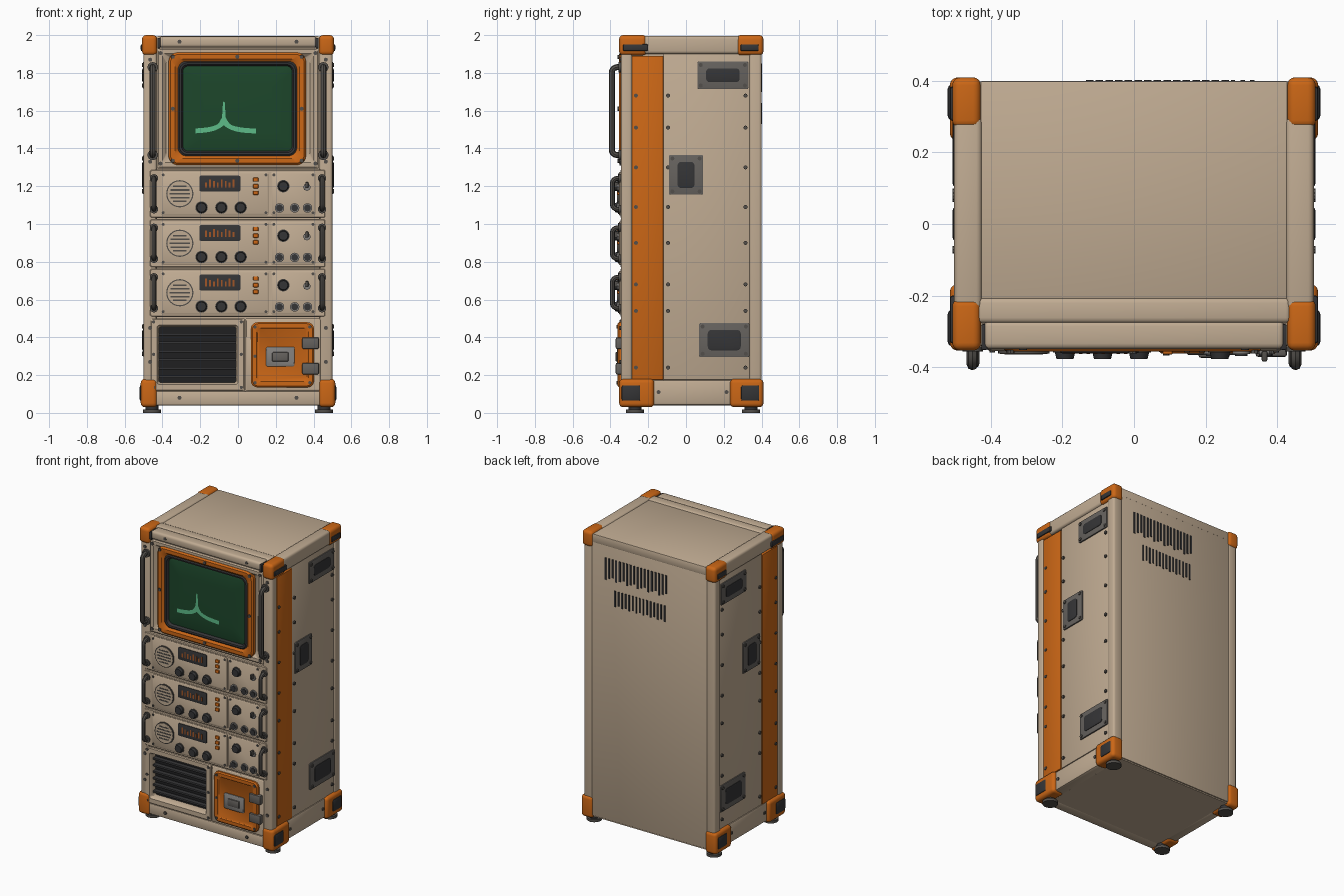
import bpy, bmesh, math
from mathutils import Matrix, Vector

if "Cube" in bpy.data.objects:
    bpy.data.objects.remove(bpy.data.objects["Cube"])


def mat(name, r, g, b):
    m = bpy.data.materials.new(name)
    m.diffuse_color = (r, g, b, 1)
    m.use_nodes = True
    m.node_tree.nodes["Principled BSDF"].inputs["Base Color"].default_value = m.diffuse_color
    return m


BEIGE = mat("warm_beige", 0.53, 0.41, 0.29)
ORANGE = mat("burnt_orange", 0.60, 0.135, 0.008)
GREEN = mat("screen_green", 0.012, 0.062, 0.024)
TRACE = mat("trace_green", 0.11, 0.50, 0.25)
RUBBER = mat("dark_rubber", 0.035, 0.035, 0.037)
BLACK = mat("bay_black", 0.014, 0.014, 0.015)
PLATE = mat("plate_grey", 0.13, 0.12, 0.11)
METAL = mat("handle_metal", 0.085, 0.078, 0.07)
STEEL = mat("latch_steel", 0.22, 0.21, 0.20)
AMBER = mat("display_amber", 0.35, 0.09, 0.02)


def finish(name, bm, m):
    bmesh.ops.recalc_face_normals(bm, faces=bm.faces)
    me = bpy.data.meshes.new(name)
    bm.to_mesh(me)
    bm.free()
    me.materials.append(m)
    ob = bpy.data.objects.new(name, me)
    bpy.context.collection.objects.link(ob)
    return ob


def boxes(name, m, items, bevel=0.0, seg=2):
    """Each item is x0, x1, y0, y1, z0, z1."""
    bm = bmesh.new()
    for x0, x1, y0, y1, z0, z1 in items:
        part = bmesh.new()
        bmesh.ops.create_cube(part, size=1)
        for v in part.verts:
            v.co = ((x0 + x1) / 2 + v.co.x * (x1 - x0), (y0 + y1) / 2 + v.co.y * (y1 - y0),
                    (z0 + z1) / 2 + v.co.z * (z1 - z0))
        if bevel:
            bmesh.ops.bevel(part, geom=part.edges[:], offset=bevel, segments=seg, profile=0.5,
                            affect='EDGES', clamp_overlap=True)
        tmp = bpy.data.meshes.new("tmp")
        part.to_mesh(tmp)
        part.free()
        bm.from_mesh(tmp)
        bpy.data.meshes.remove(tmp)
    return finish(name, bm, m)


def cylinders(name, m, centres, r, depth, axis='Y', n=16, r2=None):
    """Cylinders centred on points; r2 is the radius at the outer end."""
    bm = bmesh.new()
    rot = {'Y': Matrix.Rotation(math.pi / 2, 4, 'X'), 'X': Matrix.Rotation(math.pi / 2, 4, 'Y'),
           'Z': Matrix.Identity(4)}[axis]
    for c in centres:
        bmesh.ops.create_cone(bm, cap_ends=True, segments=n, radius1=r, radius2=r2 or r, depth=depth,
                              matrix=Matrix.Translation(Vector(c)) @ rot)
    return finish(name, bm, m)


def loft(name, m, u0, u1, v0, v1, rings, side=0, cap=True):
    """Nested rounded rectangles; each ring is inset, corner radius, depth. side 0 = front, +-1 = x."""
    bm = bmesh.new()
    prev = None
    for inset, r, w in rings:
        loop = []
        for k, (cu, cv) in enumerate(((u1, v1), (u0, v1), (u0, v0), (u1, v0))):
            su, sv = (1, -1, -1, 1)[k], (1, 1, -1, -1)[k]
            for i in range(6):
                a = math.pi / 2 * (k + i / 5)
                u = cu - su * (inset + r) + r * math.cos(a)
                v = cv - sv * (inset + r) + r * math.sin(a)
                loop.append(bm.verts.new((side * w, u, v) if side else (u, w, v)))
        if prev:
            for i in range(24):
                bm.faces.new((prev[i], prev[(i + 1) % 24], loop[(i + 1) % 24], loop[i]))
        prev = loop
    if cap:
        bm.faces.new(prev)
    return finish(name, bm, m)


def handle(name, x, z0, z1, r, y_out):
    """Vertical grab handle: a bent tube with flanges at the ends."""
    c, b = bpy.data.curves.new(name, 'CURVE'), 0.028
    c.dimensions, c.bevel_depth, c.bevel_resolution, c.use_fill_caps = '3D', r, 2, True
    pts = [(-0.335, z0)]
    for zc, a0 in ((z0 + b, -90), (z1 - b, 0)):
        for i in range(5):
            a = math.radians(a0 + 22.5 * i)
            pts.append((y_out + b - b * math.cos(a), zc + b * math.sin(a)))
    pts.append((-0.335, z1))
    s = c.splines.new('POLY')
    s.points.add(len(pts) - 1)
    for p, (y, z) in zip(s.points, pts):
        p.co = (x, y, z, 1)
    tmp = bpy.data.objects.new("tmp", c)
    me = bpy.data.meshes.new_from_object(tmp)
    bpy.data.objects.remove(tmp)
    me.materials.clear()
    me.materials.append(METAL)
    bpy.context.collection.objects.link(bpy.data.objects.new(name, me))
    cylinders(name + "_flanges", METAL, [(x, -0.35, z0), (x, -0.35, z1)], r * 1.7, 0.014)


# cabinet core, outer frame and panels
boxes("cabinet_core", BEIGE, [(-0.47, 0.47, -0.285, 0.38, 0.06, 1.96)])
boxes("corner_posts", BEIGE, [(min(s * 0.43, s * 0.5), max(s * 0.43, s * 0.5), y0, y1, 0.1, 1.95)
                              for s in (-1, 1) for y0, y1 in ((-0.345, -0.285), (0.335, 0.4))], 0.014, 3)
boxes("top_panel", BEIGE, [(-0.43, 0.43, -0.21, 0.4, 1.93, 1.988)], 0.006)
boxes("top_front_beams", BEIGE, [(-0.44, 0.44, -0.278, -0.205, 1.92, 1.994),
                                 (-0.42, 0.42, -0.35, -0.27, 1.935, 1.992)], 0.016, 3)
boxes("top_side_beams", BEIGE, [(-0.503, -0.425, -0.24, 0.3, 1.9, 1.996),
                                (0.425, 0.503, -0.24, 0.3, 1.9, 1.996)], 0.016, 3)
boxes("bottom_front_beam", BEIGE, [(-0.44, 0.44, -0.345, -0.27, 0.04, 0.115)], 0.01)
boxes("bottom_side_beams", BEIGE, [(-0.495, -0.42, -0.2, 0.27, 0.04, 0.175),
                                   (0.42, 0.495, -0.2, 0.27, 0.04, 0.175)], 0.015)
boxes("back_panel", BEIGE, [(-0.437, 0.437, 0.36, 0.398, 0.05, 1.985)], 0.004)
boxes("bottom_panel", BEIGE, [(-0.43, 0.43, -0.3, 0.39, 0.042, 0.08)])

# side panels, stripes, recessed plates, screws
for s, tag in ((-1, "left"), (1, "right")):
    boxes(tag + "_side_panel", BEIGE, [tuple(sorted((s * 0.46, s * 0.492))) + (-0.12, 0.337, 0.175, 1.9)], 0.003)
    boxes(tag + "_orange_stripe", ORANGE, [tuple(sorted((s * 0.46, s * 0.496))) + (-0.287, -0.12, 0.175, 1.89)], 0.003)
    screws = []
    for k, (y0, y1, z0, z1) in enumerate(((0.06, 0.33, 1.715, 1.86), (-0.09, 0.09, 1.155, 1.365),
                                          (0.07, 0.335, 0.295, 0.475))):
        loft(f"{tag}_side_plate_{k}", PLATE, y0, y1, z0, z1, [(0, 0.006, 0.485), (0, 0.006, 0.5), (0.004, 0.004, 0.502)], s)
        iy, iz = (y1 - y0) * (0.17 if k != 1 else 0.25), 0.036
        loft(f"{tag}_grip_{k}", RUBBER, y0 + iy, y1 - iy, z0 + iz, z1 - iz,
             [(0, 0.02, 0.498), (0, 0.02, 0.505), (0.006, 0.014, 0.507)], s)
        screws += [(s * 0.501, y, z) for y in (y0 + 0.018, y1 - 0.018) for z in (z0 + 0.018, z1 - 0.018)]
    screws += [(s * 0.495, y, z) for y in (-0.265, -0.095, 0.315)
               for z in (0.24, 0.54, 0.68, 0.9, 1.09, 1.3, 1.51, 1.68)]
    screws += [(s * 0.495, y, 0.11) for y in (-0.145, 0.215)]
    cylinders(tag + "_side_screws", METAL, screws, 0.011, 0.012, 'X', 8)

# orange corner guards with rubber pads, and feet
tops, bottoms, pads, latches, feet = [], [], [], [], []
for s in (-1, 1):
    for y0, y1, tk in ((-0.354, -0.208, 1), (0.268, 0.41, -1)):
        tops.append(tuple(sorted((s * 0.428, s * 0.508))) + (y0, y1, 1.893, 2.0))
        ex = (0, 0.04) if tk > 0 else (-0.035, 0)
        bottoms.append(tuple(sorted((s * 0.428, s * 0.515))) + (y0 + ex[0], y1 + ex[1], 0.03, 0.18))
        py = (-0.342, -0.24) if tk > 0 else (0.29, 0.39)
        pads.append(tuple(sorted((s * 0.49, s * 0.521))) + py + (0.062, 0.148))
        latches.append(tuple(sorted((s * 0.48, s * 0.515))) + (y0 + 0.02, y1 + (0.008 if tk > 0 else -0.025), 1.915, 1.952))
        feet.append((s * 0.455, -0.27 if tk > 0 else 0.345))
boxes("top_corner_guards", ORANGE, tops, 0.022, 4)
boxes("bottom_corner_guards", ORANGE, bottoms, 0.022, 4)
boxes("corner_pads", RUBBER, pads, 0.012, 2)
boxes("corner_latches", RUBBER, latches, 0.008, 2)
boxes("front_corner_joints", RUBBER, [(x - 0.009, x + 0.009, -0.352, -0.28, 1.93, 1.985) for x in (-0.418, 0.418)], 0.004)
cylinders("feet", METAL, [(x, y, 0.009) for x, y in feet], 0.048, 0.018, 'Z', 24)
cylinders("foot_stems", RUBBER, [(x, y, 0.028) for x, y in feet], 0.034, 0.03, 'Z', 20)

# screen unit: beige surround, orange bezel, dark gasket, glass, trace
loft("screen_surround", BEIGE, -0.43, 0.43, 1.295, 1.932,
     [(0, 0.006, -0.28), (0, 0.006, -0.338), (0.008, 0.006, -0.345), (0.03, 0.01, -0.345), (0.05, 0.03, -0.325)])
loft("screen_bezel", ORANGE, -0.368, 0.36, 1.312, 1.908,
     [(0, 0.05, -0.32), (0, 0.05, -0.346), (0.01, 0.045, -0.356), (0.034, 0.04, -0.356), (0.055, 0.04, -0.338)], 0, False)
loft("screen_gasket", RUBBER, -0.318, 0.312, 1.36, 1.862,
     [(0, 0.045, -0.32), (0, 0.045, -0.344), (0.008, 0.04, -0.35), (0.018, 0.035, -0.348), (0.026, 0.03, -0.33)], 0, False)
loft("screen_glass", GREEN, -0.296, 0.29, 1.382, 1.84, [(0, 0.03, -0.33), (0.02, 0.03, -0.335), (0.1, 0.03, -0.338)])
bm, prev = bmesh.new(), None
for i in range(67):
    x = -0.225 + 0.32 * i / 66
    d = abs(x + 0.075)
    base = 1.478 + 0.045 * math.exp(-d / 0.05)
    top = base + 0.026 + 0.03 * math.exp(-(d / 0.02) ** 2) + (0.07 if d < 0.006 else 0)
    cur = [bm.verts.new((x, -0.3395, z)) for z in (base, top)]
    if prev:
        bm.faces.new((prev[0], cur[0], cur[1], prev[1]))
    prev = cur
finish("screen_trace", bm, TRACE)
cylinders("bezel_screws", METAL, [(x, -0.357, z) for x in (-0.345, -0.004, 0.337) for z in (1.335, 1.61, 1.885)
                                  if (x, z) != (-0.004, 1.61)], 0.011, 0.01, 'Y', 8)
cylinders("frame_screws", METAL, [(x, -0.347, z) for x in (-0.31, 0.31) for z in (0.08, 1.965)]
          + [(s * 0.465, -0.346, z) for s in (-1, 1) for z in (0.27, 0.45, 1.33, 1.87)]
          + [(s * 0.41, -0.346, z) for s in (-1, 1) for z in (1.32, 1.905)], 0.011, 0.01, 'Y', 8)
for s, tag in ((-1, "left"), (1, "right")):
    handle(tag + "_screen_handle", s * 0.452, 1.365, 1.83, 0.016, -0.393)

# three control modules
for k in range(3):
    z, n = 1.16 - 0.262 * k, f"module_{k + 1}"
    loft(n + "_faceplate", BEIGE, -0.467, 0.463, z - 0.128, z + 0.128, [(0, 0.008, -0.28), (0, 0.008, -0.343), (0.005, 0.008, -0.348)])
    for x0, x1, tag in ((-0.41, 0.163, "main"), (0.172, 0.412, "side")):
        loft(f"{n}_{tag}_panel", BEIGE, x0, x1, z - 0.115, z + 0.115, [(0, 0.012, -0.34), (0, 0.012, -0.351), (0.006, 0.01, -0.355)])
    cylinders(n + "_speaker_ring", METAL, [(-0.308, -0.356, z)], 0.072, 0.012, 'Y', 32)
    cylinders(n + "_speaker_disc", BEIGE, [(-0.308, -0.357, z)], 0.066, 0.014, 'Y', 32)
    boxes(n + "_speaker_slots", METAL, [(-0.308 - w, -0.308 + w, -0.3655, -0.36, z + dz - 0.004, z + dz + 0.004)
                                        for dz, w in ((-0.04, 0.035), (-0.02, 0.05), (0, 0.054), (0.02, 0.05), (0.04, 0.035))])
    loft(n + "_display", RUBBER, -0.205, 0.013, z + 0.012, z + 0.096, [(0, 0.01, -0.35), (0, 0.01, -0.36), (0.006, 0.008, -0.362)])
    boxes(n + "_display_bars", AMBER, [(-0.175 + 0.021 * i, -0.165 + 0.021 * i, -0.3635, -0.36, z + 0.034, z + 0.06 + 0.008 * ((i * 5 + k) % 3))
                                       for i in range(8)])
    boxes(n + "_buttons", ORANGE, [(0.08, 0.108, -0.365, -0.35, z + dz - 0.011, z + dz + 0.011) for dz in (0.075, 0.04, 0.005)], 0.004)
    cylinders(n + "_knob_skirts", METAL, [(x, -0.356, z - 0.073) for x in (-0.193, -0.088, 0.014)] + [(0.24, -0.356, z + 0.04)], 0.033, 0.008, 'Y', 20)
    cylinders(n + "_knobs", RUBBER, [(x, -0.364, z - 0.073) for x in (-0.193, -0.088, 0.014)] + [(0.24, -0.364, z + 0.04)], 0.03, 0.026, 'Y', 16, 0.024)
    jacks = [(x, -0.358, z - 0.075) for x in (0.22, 0.3, 0.368)]
    cylinders(n + "_jack_collars", STEEL, jacks, 0.025, 0.012, 'Y', 16)
    cylinders(n + "_jack_sockets", RUBBER, jacks, 0.018, 0.022, 'Y', 12)
    cylinders(n + "_toggle_base", STEEL, [(0.365, -0.358, z + 0.035)], 0.02, 0.012, 'Y', 8)
    boxes(n + "_toggle_lever", METAL, [(0.357, 0.373, -0.385, -0.355, z + 0.03, z + 0.062)], 0.005)
    cylinders(n + "_screws", METAL, [(x, -0.355, z + dz) for x in (-0.396, 0.148, 0.19, 0.397) for dz in (-0.1, 0.1)], 0.008, 0.008, 'Y', 8)
    for s, tag in ((-1, "left"), (1, "right")):
        handle(f"{n}_{tag}_handle", s * 0.445, z - 0.082, z + 0.082, 0.013, -0.39)

# lower left open bay with slats
loft("bay_frame", BEIGE, -0.465, 0.036, 0.115, 0.5,
     [(0, 0.006, -0.28), (0, 0.006, -0.342), (0.006, 0.006, -0.347), (0.036, 0.012, -0.347), (0.046, 0.012, -0.33), (0.046, 0.012, -0.286)], 0, False)
boxes("bay_floor", BLACK, [(-0.43, 0.0, -0.295, -0.284, 0.15, 0.47)])
boxes("bay_slats", RUBBER, [(-0.42, -0.008, -0.325, -0.29, 0.185 + 0.045 * i, 0.199 + 0.045 * i) for i in range(6)], 0.003)
cylinders("bay_screws", METAL, [(x, -0.348, z) for x in (-0.447, 0.018) for z in (0.135, 0.31, 0.482)], 0.009, 0.01, 'Y', 8)

# lower right orange door
loft("door_frame", BEIGE, 0.04, 0.44, 0.115, 0.5, [(0, 0.006, -0.28), (0, 0.006, -0.338), (0.006, 0.006, -0.343)])
loft("door", ORANGE, 0.068, 0.402, 0.135, 0.48, [(0, 0.035, -0.34), (0, 0.035, -0.355), (0.008, 0.03, -0.362),
                                                (0.03, 0.02, -0.362), (0.036, 0.02, -0.357)])
loft("door_latch_plate", STEEL, 0.148, 0.3, 0.245, 0.35, [(0, 0.012, -0.35), (0, 0.012, -0.363), (0.004, 0.01, -0.366)])
boxes("door_latch_grip", PLATE, [(0.18, 0.268, -0.374, -0.36, 0.272, 0.322)], 0.008)
boxes("door_hinges", PLATE, [(0.34, 0.428, -0.372, -0.34, z, z + 0.062) for z in (0.338, 0.203)], 0.008)
cylinders("door_screws", METAL, [(x, -0.363, z) for x in (0.09, 0.38) for z in (0.16, 0.455)]
          + [(0.09, -0.363, 0.3)], 0.009, 0.01, 'Y', 8)

# two rows of narrow slots high on the back
boxes("back_slots", RUBBER, [(0.325 - 0.027 * i, 0.337 - 0.027 * i, 0.395, 0.403, 1.70 + 0.012 * (i % 3), 1.85) for i in range(18)]
      + [(0.255 - 0.027 * i, 0.265 - 0.027 * i, 0.395, 0.403, 1.53 + 0.01 * (i % 2), 1.64) for i in range(15)])

# smooth rounded parts while keeping hard edges
for ob in bpy.context.scene.objects:
    ob.select_set(ob.type == 'MESH')
    bpy.context.view_layer.objects.active = ob
bpy.ops.object.shade_smooth_by_angle(angle=math.radians(35))
